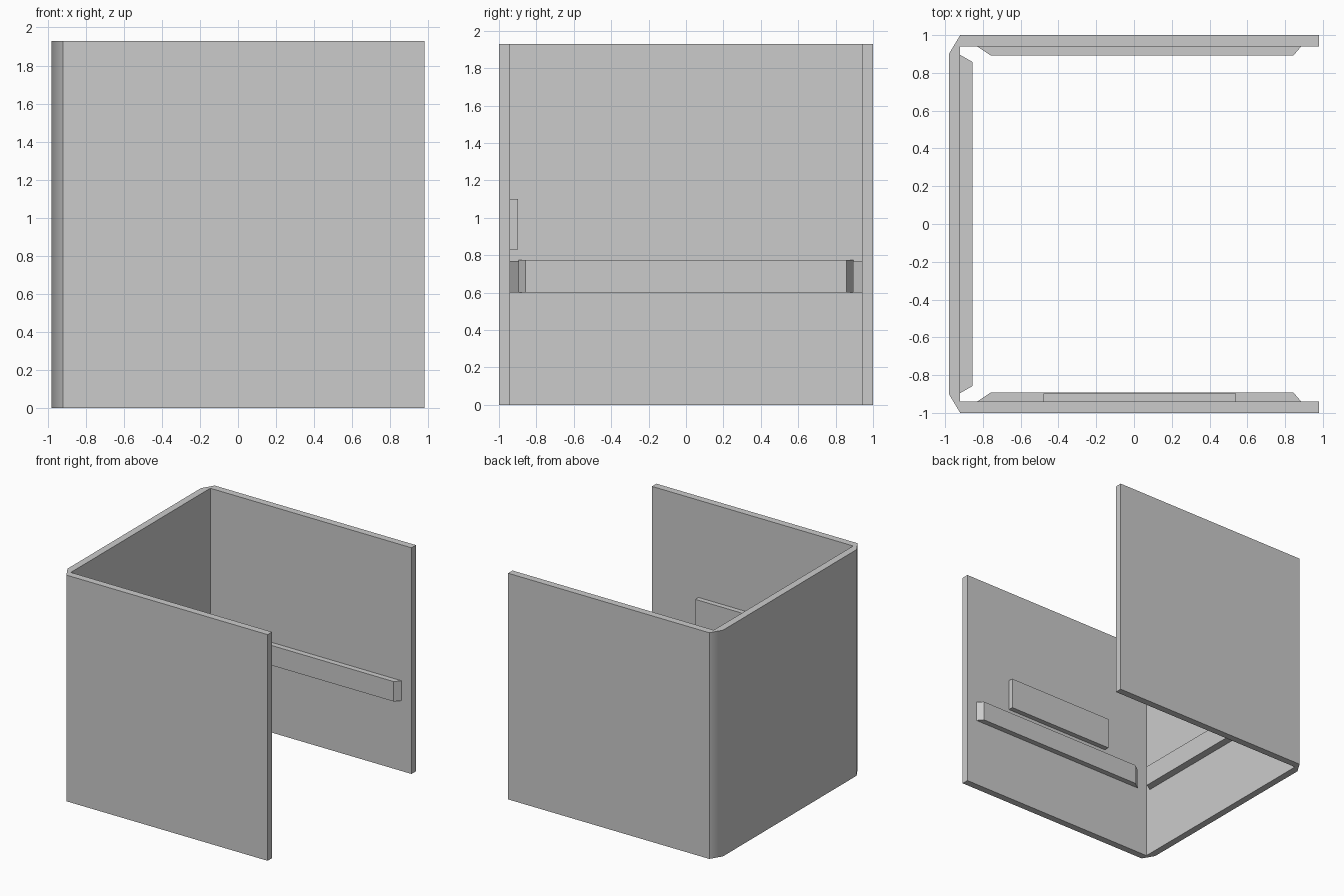
import bpy, bmesh

if "Cube" in bpy.data.objects:
    bpy.data.objects.remove(bpy.data.objects["Cube"])


def prism(name, outline, z0, z1):
    """Extrude a flat outline (x, y) from z0 up to z1."""
    bm = bmesh.new()
    base = bm.faces.new([bm.verts.new((x, y, z0)) for x, y in outline])
    top = bmesh.ops.extrude_face_region(bm, geom=[base], use_keep_orig=True)
    verts = [g for g in top["geom"] if isinstance(g, bmesh.types.BMVert)]
    bmesh.ops.translate(bm, verts=verts, vec=(0, 0, z1 - z0))
    bmesh.ops.recalc_face_normals(bm, faces=bm.faces)
    mesh = bpy.data.meshes.new(name)
    bm.to_mesh(mesh)
    bm.free()
    obj = bpy.data.objects.new(name, mesh)
    bpy.context.collection.objects.link(obj)
    return obj


# Three-sided wall with chamfered corners, open towards +x
half = [(-0.98, -0.9), (-0.92, -1.0), (0.98, -1.0),
        (0.98, -0.94), (-0.92, -0.94)]
walls = prism("walls", half + [(x, -y) for x, y in reversed(half)], 0, 1.93)

# Soft shading across the shallow corner edges only
bpy.context.view_layer.objects.active = walls
walls.select_set(True)
bpy.ops.object.shade_smooth_by_angle(angle=0.7)
weighted = walls.modifiers.new("weighted_normals", 'WEIGHTED_NORMAL')
weighted.keep_sharp = True

# Rails with slanted ends on the two facing walls
for name, s in (("front_rail", -1), ("back_rail", 1)):
    prism(name, [(-0.83, 0.94 * s), (-0.76, 0.893 * s),
                 (0.845, 0.893 * s), (0.885, 0.94 * s)], 0.6, 0.77)

# Rail on the left wall
prism("left_rail", [(-0.92, -0.895), (-0.855, -0.858),
                    (-0.855, 0.858), (-0.92, 0.895)], 0.6, 0.775)

# Raised panel above the front rail
prism("raised_panel", [(-0.48, -0.94), (0.54, -0.94),
                       (0.54, -0.897), (-0.48, -0.897)], 0.83, 1.1)
